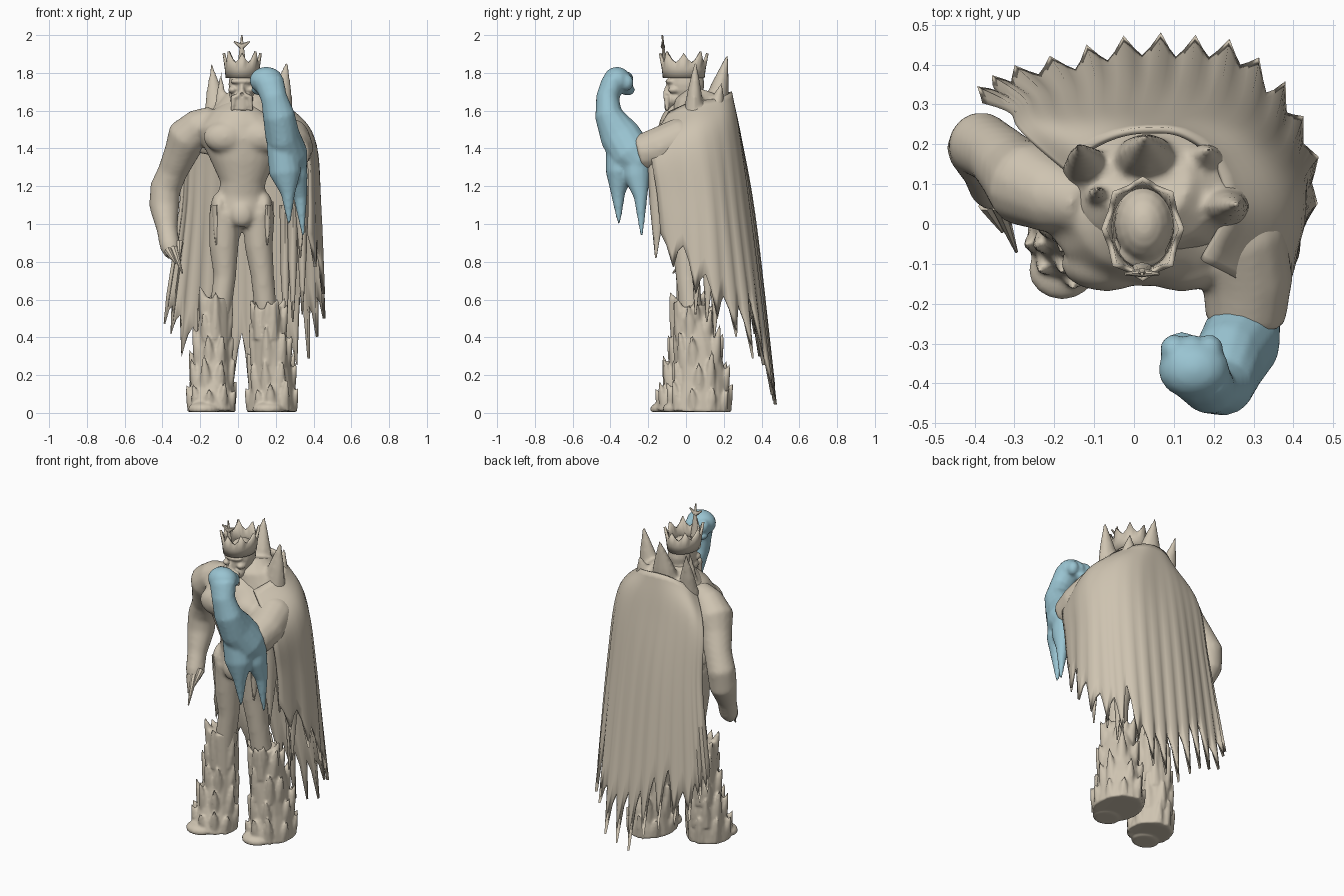
import bpy, bmesh, math, random
from mathutils import Vector, Matrix

random.seed(4)
TAU = math.tau


def material(name, rgb):
    m = bpy.data.materials.new(name)
    m.diffuse_color = (*rgb, 1)
    return m


STONE = material("warm stone", (0.62, 0.55, 0.44))
BLUE = material("pale blue", (0.32, 0.55, 0.64))


def tube(bm, path, n=14):
    """Closed tube through (x, y, z, rx, ry) stations."""
    rings = []
    for i, p in enumerate(path):
        a, b = path[max(i - 1, 0)], path[min(i + 1, len(path) - 1)]
        t = (Vector(b[:3]) - Vector(a[:3])).normalized()
        u = (Vector((1, 0, 0)) - t * t.x).normalized()
        w = t.cross(u)
        rings.append([bm.verts.new(Vector(p[:3]) + u * p[3] * math.cos(k * TAU / n)
                                   + w * p[-1] * math.sin(k * TAU / n)) for k in range(n)])
    for r, s in zip(rings, rings[1:]):
        for k in range(n):
            bm.faces.new((r[k], r[(k + 1) % n], s[(k + 1) % n], s[k]))
    bm.faces.new(rings[0][::-1])
    bm.faces.new(rings[-1])


def ball(bm, c, r):
    bmesh.ops.create_uvsphere(bm, u_segments=16, v_segments=10, radius=1,
                              matrix=Matrix.LocRotScale(Vector(c), None, Vector(r)))


def spike(bm, base, tip, r, ry=None, n=8):
    ry = ry or r
    mid = [a * .5 + b * .5 for a, b in zip(base, tip)]
    tube(bm, [(*base, r, ry), (*mid, r * .6, ry * .6), (*tip, .004, .004)], n)


def finish(name, bm, mat=STONE, voxel=0, smooth=3, angle=40):
    bmesh.ops.recalc_face_normals(bm, faces=bm.faces)
    me = bpy.data.meshes.new(name)
    bm.to_mesh(me)
    bm.free()
    ob = bpy.data.objects.new(name, me)
    bpy.context.collection.objects.link(ob)
    me.materials.append(mat)
    bpy.ops.object.select_all(action='DESELECT')
    ob.select_set(True)
    bpy.context.view_layer.objects.active = ob
    bpy.ops.object.shade_smooth_by_angle(angle=math.radians(angle))
    if voxel:
        r = ob.modifiers.new("blend", 'REMESH')
        r.mode, r.voxel_size, r.use_smooth_shade = 'VOXEL', voxel, True
        s = ob.modifiers.new("soften", 'SMOOTH')
        s.factor, s.iterations = .5, smooth
    return ob


# Torso, legs and upper arms, blended into one skin
bm = bmesh.new()
tube(bm, [(.02, -.01, .98, .05, .06), (.02, 0, 1.05, .14, .10), (.02, 0, 1.15, .125, .095),
          (.025, -.01, 1.22, .12, .10), (.025, -.01, 1.33, .17, .13), (.03, 0, 1.43, .22, .16),
          (.02, .02, 1.51, .24, .165), (.02, .03, 1.58, .17, .15), (.03, .03, 1.64, .09, .10)], 20)
for s in (-1, 1):
    ball(bm, (.025 + s * .095, -.10, 1.46), (.115, .07, .085))          # chest
    ball(bm, (.025 + s * .035, -.085, 1.29), (.04, .035, .06))          # abdomen
    ball(bm, (.02 + s * .12, .0, 1.09), (.045, .09, .08))               # hip
ball(bm, (.02, -.075, 1.05), (.065, .045, .07))
tube(bm, [(-.07, .01, 1.06, .085, .1), (-.075, .01, .88, .078, .085), (-.07, .01, .72, .06, .065),
          (-.10, .01, .5, .06, .06)])
tube(bm, [(.11, .01, 1.06, .085, .1), (.11, .01, .88, .075, .085), (.13, .01, .72, .062, .065),
          (.15, .03, .5, .06, .06)])
tube(bm, [(-.12, .05, 1.56, .07), (-.20, .07, 1.52, .095), (-.27, .10, 1.46, .11), (-.30, .13, 1.38, .092),
          (-.345, .175, 1.28, .08), (-.385, .20, 1.19, .083), (-.39, .19, 1.09, .08),
          (-.375, .13, .97, .056), (-.36, .09, .88, .055), (-.35, .06, .83, .035)])
tube(bm, [(.22, .08, 1.48, .10), (.27, -.03, 1.45, .115), (.285, -.14, 1.40, .115),
          (.28, -.25, 1.37, .10)])
finish("body", bm, voxel=.012, smooth=10)

# Clawed fingers of the lowered hand
bm = bmesh.new()
spike(bm, (-.34, .05, .87), (-.295, -.07, .74), .022)
spike(bm, (-.37, .05, .86), (-.33, -.02, .79), .022)
spike(bm, (-.31, .08, .90), (-.31, 0, .82), .022)
finish("hand_claws", bm)

# Raised forearm with fist and hanging points
bm = bmesh.new()
tube(bm, [(.29, -.23, 1.31, .08, .085), (.27, -.29, 1.37, .10, .115), (.235, -.35, 1.47, .092, .11),
          (.215, -.41, 1.58, .085, .075), (.19, -.415, 1.67, .07, .062), (.165, -.385, 1.75, .08, .065)])
ball(bm, (.15, -.365, 1.76), (.09, .075, .072))
for k in range(3):
    ball(bm, (.10 + k * .045, -.315, 1.765 - k * .008), (.035, .038, .045))
ball(bm, (.12, -.31, 1.71), (.05, .04, .03))
tube(bm, [(.23, -.35, 1.42, .08, .075), (.25, -.35, 1.27, .085, .075), (.265, -.36, 1.16, .038),
          (.27, -.355, 1.0, .008)])
tube(bm, [(.28, -.26, 1.38, .08, .08), (.31, -.26, 1.25, .06, .07), (.33, -.24, 1.14, .036),
          (.345, -.235, .94, .008)])
finish("raised_forearm", bm, BLUE, .010, 5)

# Head with brow, nose, moustache and beard
bm = bmesh.new()
ball(bm, (.025, 0, 1.74), (.075, .098, .105))
tube(bm, [(.025, .03, 1.56, .10), (.025, .02, 1.70, .07)])
ball(bm, (.02, -.075, 1.755), (.062, .035, .018))
spike(bm, (.02, -.085, 1.695), (.02, -.085, 1.77), .022, .04)
ball(bm, (.02, -.05, 1.66), (.062, .06, .045))
for s in (-1, 1):
    ball(bm, (.02 + s * .048, -.06, 1.71), (.025, .035, .02))
    tube(bm, [(.02 + s * .008, -.108, 1.685, .014), (.02 + s * .042, -.102, 1.67, .018),
              (.02 + s * .052, -.10, 1.60, .009)], 8)
tube(bm, [(.02, -.085, 1.67, .045, .03), (.02, -.095, 1.60, .035, .018)])
finish("head", bm, voxel=.007, smooth=3)

# Crown: flared band with a jagged rim and a tall front ornament
bm = bmesh.new()
TIPS = 8
N = TIPS * 4
rows = [[], [], []]
for k in range(N):
    a = k * TAU / N - TAU / 4
    h = ((.06, .07)[k // 4 % 2], .028, .010, .028)[k % 4]
    for row, (r, z) in zip(rows, ((.95, 1.775), (1.0, 1.82), (1.0 + h * 2.6, 1.845 + h))):
        row.append(bm.verts.new((.022 + .078 * r * math.cos(a), -.012 + .102 * r * math.sin(a), z)))
for r, s in zip(rows, rows[1:]):
    for k in range(N):
        bm.faces.new((r[k], r[(k + 1) % N], s[(k + 1) % N], s[k]))
crown = finish("crown", bm)
sol = crown.modifiers.new("thickness", 'SOLIDIFY')
sol.thickness = .014
bm = bmesh.new()
spike(bm, (.02, -.11, 1.80), (.02, -.125, 2.0), .026, .014)
for s in (-1, 1):
    spike(bm, (.02, -.122, 1.94), (.02 + s * .042, -.125, 1.965), .016, .012)
finish("crown_ornament", bm)

# Mantle around the neck with upright collar points
bm = bmesh.new()
tube(bm, [(.05, .12, 1.36, .27, .13), (.06, .10, 1.48, .30, .165), (.05, .09, 1.56, .25, .17),
          (.04, .09, 1.63, .18, .155), (.03, .11, 1.69, .11, .11)], 20)
for base, tip, r in (((.21, .04, 1.54), (.26, .05, 1.87), .085), ((.03, .14, 1.56), (.03, .22, 1.90), .11),
                     ((-.11, .13, 1.55), (-.14, .20, 1.85), .075), ((.16, .14, 1.54), (.19, .19, 1.75), .09),
                     ((-.09, .06, 1.56), (-.09, .09, 1.81), .045)):
    spike(bm, base, tip, r, r * .75)
finish("mantle", bm, voxel=.011, smooth=6)

# Cape: smooth sheet through four guide lines, with folds and a torn hem
GUIDES = [
    [(-.15, .12, 1.60), (-.12, .18, 1.65), (-.05, .22, 1.69), (.03, .235, 1.70), (.12, .225, 1.69),
     (.20, .16, 1.66), (.23, .03, 1.64), (.17, -.09, 1.59)],
    [(-.28, .23, 1.42), (-.22, .26, 1.46), (-.10, .275, 1.48), (.03, .28, 1.48), (.19, .27, 1.48),
     (.32, .20, 1.48), (.395, .05, 1.46), (.355, -.18, 1.40)],
    [(-.31, .28, 1.05), (-.25, .32, 1.03), (-.11, .35, 1.0), (.05, .36, 1.0), (.22, .335, 1.0),
     (.36, .25, 1.02), (.43, .10, 1.08), (.385, -.15, 1.14)],
    [(-.41, .32, .42), (-.33, .38, .24), (-.14, .44, .06), (.06, .465, .03), (.24, .445, .06),
     (.38, .34, .24), (.45, .13, .44), (.38, -.12, .80)]]


def spline(pts, t):
    t = min(max(t, 0), 1) * (len(pts) - 1)
    i = min(int(t), len(pts) - 2)
    f = t - i
    P = [Vector(p) for p in pts]
    a, b = P[i], P[i + 1]
    p0 = P[i - 1] if i else a * 2 - b
    p3 = P[i + 2] if i + 2 < len(P) else b * 2 - a
    return .5 * (2 * a + (b - p0) * f + (2 * p0 - 5 * a + 4 * b - p3) * f * f
                 + (3 * a - p0 - 3 * b + p3) * f ** 3)


bm = bmesh.new()
TEETH, ROWS = 15, 18
COLS = TEETH * 4
tips = [random.uniform(.94, 1.0) for _ in range(TEETH)]
cuts = [random.uniform(.81, .91) for _ in range(TEETH + 1)]
grid = []
for c in range(COLS + 1):
    k, ph = min(c // 4, TEETH - 1), c % 4 if c < COLS else 4
    end = {0: cuts[k], 1: cuts[k] * .7 + tips[k] * .3, 2: tips[k],
           3: cuts[k + 1] * .7 + tips[k] * .3, 4: cuts[k + 1]}[ph]
    u = c / COLS
    lines = [spline(g, u) for g in GUIDES]
    side = (spline(GUIDES[2], u + .02) - spline(GUIDES[2], u - .02)).normalized()
    out = Vector((-side.y, side.x, 0))
    col = []
    for r in range(ROWS + 1):
        v = end * r / ROWS
        fold = -.013 * v ** 3 * math.cos(ph * TAU / 4) + .006 * v * math.sin(u * 23)
        col.append(bm.verts.new(spline(lines, v) + out * fold))
    grid.append(col)
for a, b in zip(grid, grid[1:]):
    for r in range(ROWS):
        bm.faces.new((a[r], b[r], b[r + 1], a[r + 1]))
cape = finish("cape", bm, angle=60)
sol = cape.modifiers.new("thickness", 'SOLIDIFY')
sol.thickness, sol.offset = .016, 0

# Torn strips at the hips and under the raised sleeve
bm = bmesh.new()
for x, y, z0, z1, r in ((-.115, -.05, 1.10, .89, .035), (-.125, .03, 1.10, .90, .04), (.155, -.055, 1.10, .89, .035),
                        (.165, .03, 1.12, .87, .04), (.33, -.15, 1.38, .82, .06), (.33, -.05, 1.38, .86, .06),
                        (.34, .06, 1.20, .52, .05), (.29, .12, 1.15, .48, .05), (.25, .16, 1.1, .40, .05)):
    tube(bm, [(x, y, z0, r * .6, r), (x, y, z0 * .5 + z1 * .5, r * .5, r * .7), (x, y - .01, z1, .004, .004)], 8)
finish("torn_strips", bm, angle=60)


# Shaggy boots: solid core blended with upward-pointing tiers of fur
def boot(name, core, tiers, toe):
    bm = bmesh.new()
    tube(bm, core, 18)
    ball(bm, toe, (.085, .075, .04))
    for z, h, n in tiers:
        t = next(i for i in range(len(core) - 1) if core[i + 1][2] >= z)
        f = (z - core[t][2]) / (core[t + 1][2] - core[t][2])
        x, y, _, rx, ry = [p * (1 - f) + q * f for p, q in zip(core[t], core[t + 1])]
        for k in range(n):
            a = (k + random.uniform(-.25, .25)) * TAU / n + z * 9
            ca, sa = math.cos(a), math.sin(a)
            hh = h * random.uniform(.7, 1.25)
            spike(bm, (x + (rx - .035) * ca, y + (ry - .035) * sa, z - .03),
                  (x + (rx + .014) * ca, y + (ry + .014) * sa, z + hh), .045, .045, 8)
    for v in bm.verts:                                                  # flat sole
        v.co.z = max(v.co.z, .004)
    finish(name, bm, voxel=.0085, smooth=2)


TIERS = ((.05, .10, 9), (.15, .15, 8), (.29, .15, 7), (.43, .14, 6))
boot("right_boot", [(-.14, -.03, 0, .13, .135), (-.14, -.02, .06, .122, .125), (-.14, .0, .17, .105, .11),
                    (-.13, .02, .35, .09, .095), (-.12, .01, .61, .078, .08)], TIERS + ((.55, .10, 6),),
     (-.18, -.115, .02))
boot("left_boot", [(.18, .07, 0, .135, .165), (.18, .075, .06, .128, .16), (.18, .08, .17, .113, .14),
                   (.17, .06, .35, .098, .115), (.15, .03, .56, .075, .08)], TIERS + ((.50, .09, 6),),
     (.16, -.05, .02))
